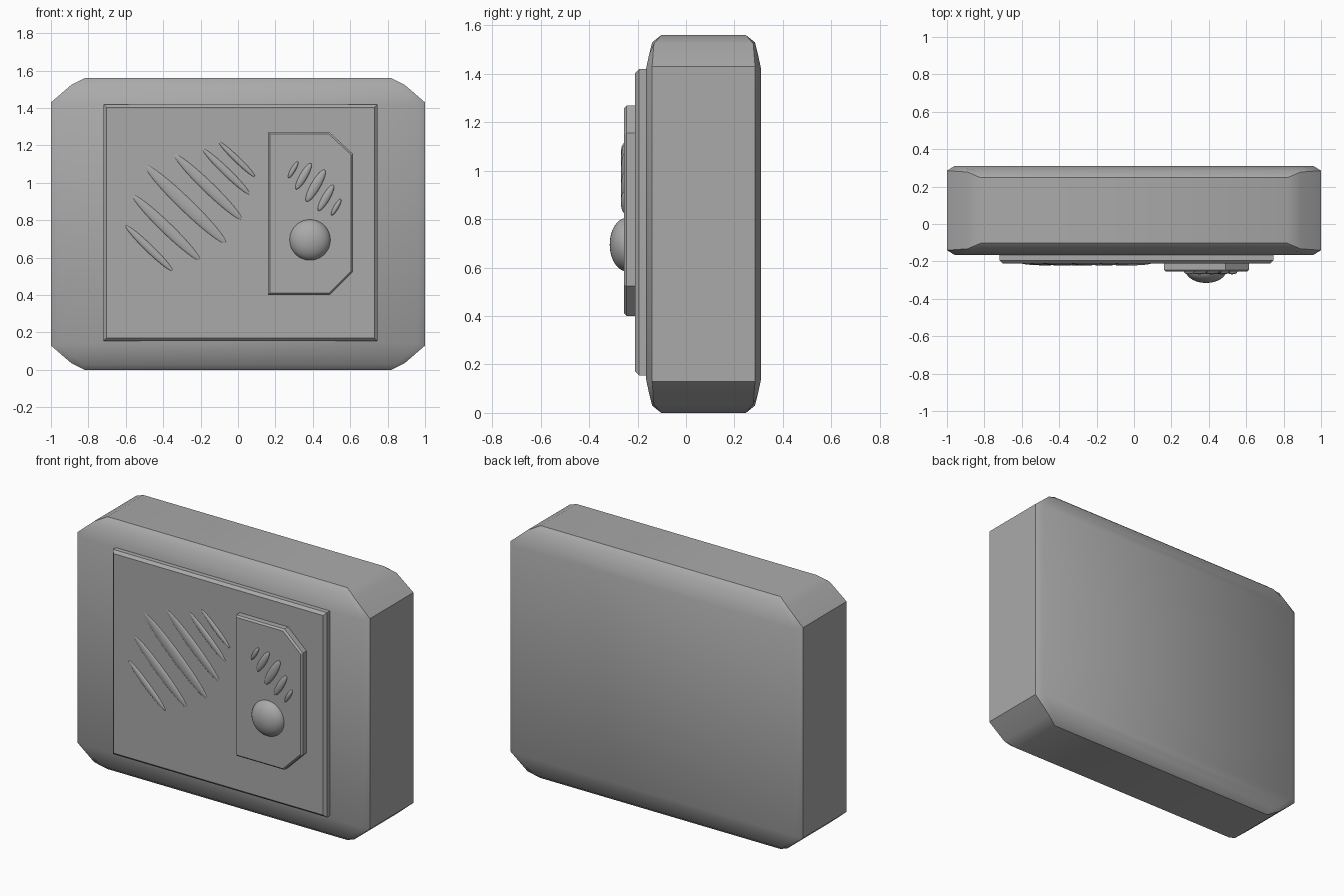
import bpy
import bmesh
import math

cube = bpy.data.objects.get("Cube")
if cube:
    bpy.data.objects.remove(cube, do_unlink=True)

grey = bpy.data.materials.new("mid_grey")
grey.use_nodes = True
colour = (0.4, 0.4, 0.4, 1)
grey.diffuse_color = colour
grey.node_tree.nodes["Principled BSDF"].inputs["Base Color"].default_value = colour


def finish(obj, angle=30):
    obj.data.materials.append(grey)
    bpy.ops.object.select_all(action="DESELECT")
    obj.select_set(True)
    bpy.context.view_layer.objects.active = obj
    bpy.ops.object.shade_smooth_by_angle(angle=math.radians(angle))


def from_bmesh(name, bm):
    bmesh.ops.recalc_face_normals(bm, faces=bm.faces)
    mesh = bpy.data.meshes.new(name)
    bm.to_mesh(mesh)
    bm.free()
    obj = bpy.data.objects.new(name, mesh)
    bpy.context.collection.objects.link(obj)
    finish(obj)
    return obj


def plate(name, outline, back, front, chamfer):
    """Flat plate facing -y with a chamfered front rim."""
    bm = bmesh.new()
    base = bm.faces.new([bm.verts.new((x, back, z)) for x, z in outline])
    top = bmesh.ops.extrude_face_region(bm, geom=[base])["geom"]
    verts = [v for v in top if isinstance(v, bmesh.types.BMVert)]
    for v in verts:
        v.co.y = front
    rim = [e for e in bm.edges if all(v in verts for v in e.verts)]
    bmesh.ops.bevel(bm, geom=rim, offset=chamfer, segments=1, affect="EDGES")
    return from_bmesh(name, bm)


def ellipsoid(name, centre, radii, angle=0, segments=32, rings=16):
    bpy.ops.mesh.primitive_uv_sphere_add(segments=segments, ring_count=rings,
                                         radius=1, location=centre)
    obj = bpy.context.object
    obj.name = name
    obj.scale = radii
    obj.rotation_euler.y = math.radians(angle)
    finish(obj, 60)


# Body: quarter outlines (x, depth, z) mirrored around the centre
CY, CZ = 0.0725, 0.78
FACE = [(0.96, 0.2375, 0.64), (0.90, 0.225, 0.70), (0.84, 0.2125, 0.75)]
RIM = [(1.0, 0.2125, 0.65), (0.89, 0.205, 0.745), (0.82, 0.175, 0.78)]


def ring(bm, quarter, side):
    verts = []
    for sx, sz in ((1, 1), (-1, 1), (-1, -1), (1, -1)):
        pts = quarter if sx * sz > 0 else quarter[::-1]
        verts += [bm.verts.new((sx * x, CY + side * y, CZ + sz * z)) for x, y, z in pts]
    return verts


bm = bmesh.new()
loops = [ring(bm, FACE, -1), ring(bm, RIM, -1), ring(bm, RIM, 1), ring(bm, FACE, 1)]
for a, b in zip(loops, loops[1:]):
    n = len(a)
    for i in range(n):
        j = (i + 1) % n
        bm.faces.new((a[i], a[j], b[j], b[i]))
# Front and back faces as horizontal strips
for cap in (loops[0], loops[-1]):
    rows = [(cap[(2 - k) % 12], cap[3 + k]) for k in range(6)]
    for (r0, l0), (r1, l1) in zip(rows, rows[1:]):
        bm.faces.new((r0, l0, l1, r1))
from_bmesh("body", bm)

# Front panel
plate("front_panel", [(-0.72, 0.155), (0.745, 0.155), (0.745, 1.42), (-0.72, 1.42)],
      -0.13, -0.21, 0.016)

# Control plate with clipped outer corners
plate("control_plate", [(0.16, 0.40), (0.49, 0.40), (0.615, 0.525),
                        (0.615, 1.155), (0.49, 1.27), (0.16, 1.27)],
      -0.20, -0.255, 0.01)

# Round knob
ellipsoid("knob", (0.385, -0.245, 0.695), (0.11, 0.07, 0.11), segments=48, rings=24)

# Speaker ribs: x, z, half length
speaker = [(-0.475, 0.65, 0.175), (-0.383, 0.76, 0.25), (-0.28, 0.885, 0.30),
           (-0.16, 0.978, 0.25), (-0.063, 1.06, 0.175), (-0.005, 1.125, 0.135)]
for i, (x, z, half) in enumerate(speaker):
    ellipsoid(f"speaker_rib_{i + 1}", (x, -0.209, z), (half, 0.012, half * 0.12), 44)

# Small ribs on the control plate
small = [(0.295, 1.07, 0.05), (0.35, 1.035, 0.08), (0.415, 0.985, 0.098),
         (0.47, 0.92, 0.08), (0.525, 0.87, 0.05)]
for i, (x, z, half) in enumerate(small):
    ellipsoid(f"control_rib_{i + 1}", (x, -0.255, z), (half, 0.014, half * 0.26), -60)
